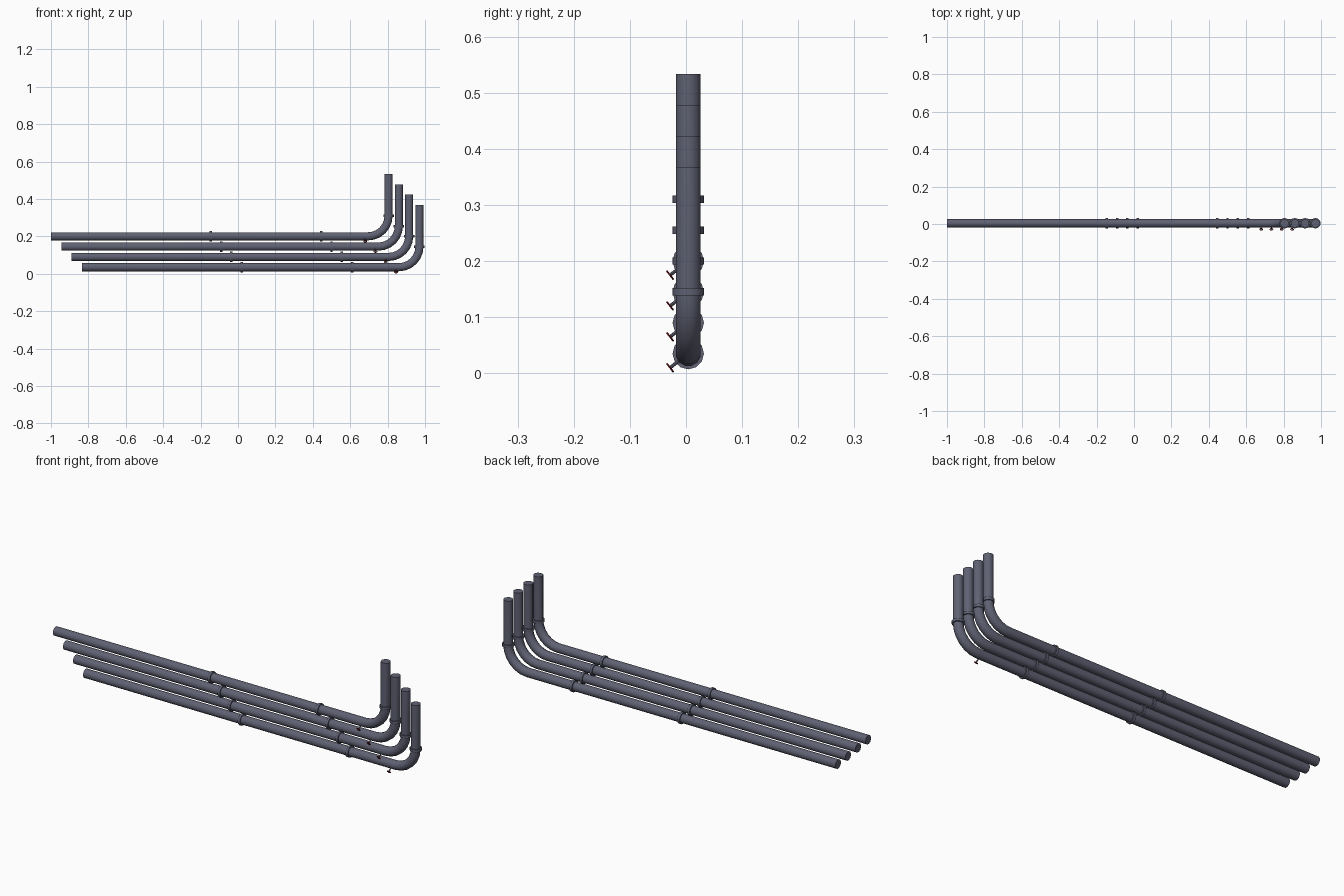
import bpy, bmesh
from math import sin, cos, pi
from mathutils import Vector, Matrix

cube = bpy.data.objects.get("Cube")
if cube:
    bpy.data.objects.remove(cube, do_unlink=True)

SIDES, R, BEND, STEP, Y = 12, 0.0225, 0.11, 0.055, 0.004


def material(name, rgb):
    m = bpy.data.materials.new(name)
    m.use_nodes = True
    m.diffuse_color = (*rgb, 1)
    m.node_tree.nodes["Principled BSDF"].inputs["Base Color"].default_value = (*rgb, 1)
    return m


steel = material("blue_grey_steel", (0.115, 0.12, 0.17))
red = material("dark_red", (0.2, 0.012, 0.015))


def finish(name, bm, mat):
    bmesh.ops.recalc_face_normals(bm, faces=bm.faces)
    mesh = bpy.data.meshes.new(name)
    bm.to_mesh(mesh)
    bm.free()
    mesh.materials.append(mat)
    ob = bpy.data.objects.new(name, mesh)
    bpy.context.collection.objects.link(ob)
    bpy.ops.object.select_all(action="DESELECT")
    bpy.context.view_layer.objects.active = ob
    ob.select_set(True)
    bpy.ops.object.shade_smooth_by_angle(angle=pi / 5)
    return ob


def cylinder(name, centre, axis, radius, length, mat, sides=SIDES):
    bm = bmesh.new()
    rot = Vector(axis).to_track_quat("Z", "Y").to_matrix().to_4x4()
    bmesh.ops.create_cone(bm, cap_ends=True, segments=sides, radius1=radius,
                          radius2=radius, depth=length,
                          matrix=Matrix.Translation(centre) @ rot)
    return finish(name, bm, mat)


def pipe(name, x0, x1, z, top):
    # straight run, quarter bend, upright end; swept as rings in the xz plane
    stations = [(x0, z, 0)]
    for k in range(7):
        a = k / 6 * pi / 2
        stations.append((x1 - BEND + BEND * sin(a), z + BEND * (1 - cos(a)), a))
    stations.append((x1, top, pi / 2))
    bm = bmesh.new()
    rings = []
    for x, h, a in stations:
        ring = []
        for s in range(SIDES):
            t = (s + 0.5) * 2 * pi / SIDES
            u = R * cos(t)
            ring.append(bm.verts.new((x - u * sin(a), Y + R * sin(t), h + u * cos(a))))
        rings.append(ring)
    for r, q in zip(rings, rings[1:]):
        for s in range(SIDES):
            n = (s + 1) % SIDES
            bm.faces.new((r[s], r[n], q[n], q[s]))
    bm.faces.new(rings[0])
    bm.faces.new(rings[-1])
    return finish(name, bm, steel)


def handwheel(name, centre, axis, radius, tube):
    # rim with two crossing spokes
    bm = bmesh.new()
    n, m = 12, 6
    grid = [[bm.verts.new(((radius + tube * cos(j * 2 * pi / m)) * cos(i * 2 * pi / n),
                           (radius + tube * cos(j * 2 * pi / m)) * sin(i * 2 * pi / n),
                           tube * sin(j * 2 * pi / m))) for j in range(m)] for i in range(n)]
    for i in range(n):
        for j in range(m):
            a, b = grid[i], grid[(i + 1) % n]
            bm.faces.new((a[j], b[j], b[(j + 1) % m], a[(j + 1) % m]))
    for turn in (0, pi / 2):
        bmesh.ops.create_cube(bm, size=1, matrix=Matrix.Rotation(turn, 4, "Z")
                              @ Matrix.Diagonal((2 * radius, tube * 1.6, tube * 1.4, 1)))
    rot = Vector(axis).to_track_quat("Z", "Y").to_matrix().to_4x4()
    bmesh.ops.transform(bm, matrix=Matrix.Translation(centre) @ rot, verts=bm.verts)
    return finish(name, bm, red)


for i in range(4):
    d = i * STEP
    z, x1 = 0.2 - d, 0.805 + d
    pipe(f"pipe_{i + 1}", -1 + d, x1, z, 0.533 - d)

    # joint collars
    for k, x in enumerate((-0.145, 0.445)):
        cylinder(f"collar_{i + 1}_{k + 1}", (x + d, Y, z), (1, 0, 0), 0.028, 0.013, steel)
    cylinder(f"upright_collar_{i + 1}", (x1, Y, z + BEND), (0, 0, 1), 0.028, 0.013, steel)

    # valve pointing down and forward
    axis = Vector((0, -0.79, -0.613))
    base = Vector((0.68 + d, Y, z))
    cylinder(f"valve_stem_{i + 1}", base + axis * 0.03, axis, 0.003, 0.022, steel, 8)
    handwheel(f"valve_wheel_{i + 1}", base + axis * 0.041, axis, 0.0085, 0.0018)
